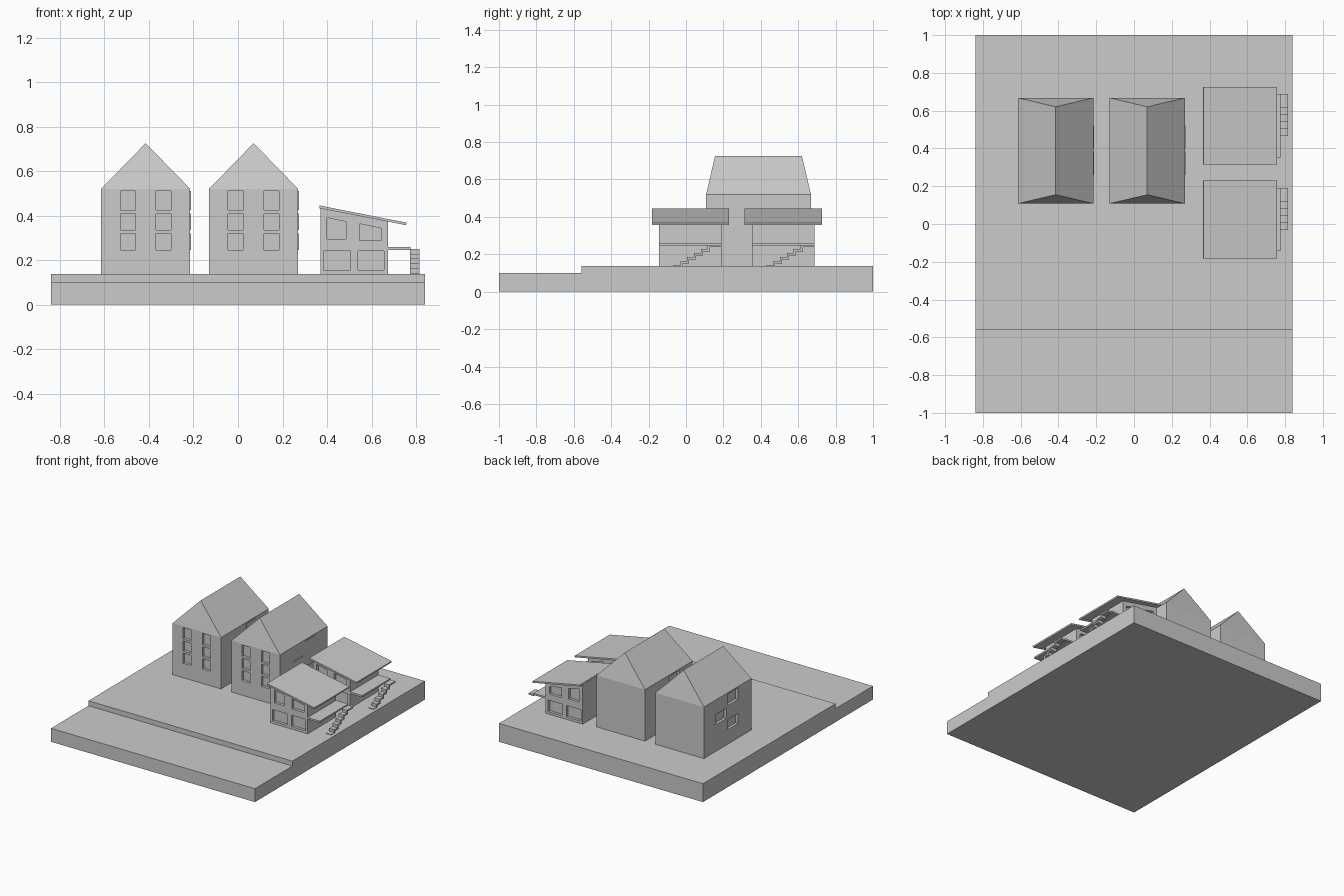
import bpy, bmesh

if "Cube" in bpy.data.objects:
    bpy.data.objects.remove(bpy.data.objects["Cube"])

G = 0.137  # ground level of the raised terrace


def prism(bm, pts, axis, a, b):
    """Extrude a 2D profile along an axis from a to b."""
    def place(p, t):
        return {'x': (t, p[0], p[1]), 'y': (p[0], t, p[1])}[axis]
    lo = [bm.verts.new(place(p, a)) for p in pts]
    hi = [bm.verts.new(place(p, b)) for p in pts]
    n = len(pts)
    bm.faces.new(lo)
    bm.faces.new(hi[::-1])
    for i in range(n):
        bm.faces.new((lo[i], hi[i], hi[(i + 1) % n], lo[(i + 1) % n]))


def rect(u0, u1, v0, v1):
    return [(u0, v0), (u1, v0), (u1, v1), (u0, v1)]


def finish(bm, name):
    bmesh.ops.recalc_face_normals(bm, faces=bm.faces)
    me = bpy.data.meshes.new(name)
    bm.to_mesh(me)
    bm.free()
    ob = bpy.data.objects.new(name, me)
    bpy.context.collection.objects.link(ob)
    return ob


def make(name, prisms):
    bm = bmesh.new()
    for p in prisms:
        prism(bm, *p)
    return finish(bm, name)


def carve(ob, prisms):
    cutter = make("window_cutter", prisms)
    cutter.hide_render = True
    mod = ob.modifiers.new("windows", 'BOOLEAN')
    mod.operation = 'DIFFERENCE'
    mod.solver = 'EXACT'
    mod.object = cutter
    bpy.context.view_layer.objects.active = ob
    bpy.ops.object.modifier_apply(modifier=mod.name)
    bpy.data.objects.remove(cutter)


# stepped ground block
make("ground", [([(-1, 0), (1, 0), (1, G), (-0.56, G), (-0.56, 0.1), (-1, 0.1)],
                 'x', -0.84, 0.84)])

# tall houses with hipped roofs
ROWS = [(0.245, 0.32), (0.335, 0.41), (0.425, 0.51)]
SIDE = [(0.265, 0.385), (0.4, 0.525), (0.265, 0.385)]


def tall_house(cx):
    y0, y1, w, eave, top = 0.108, 0.668, 0.2, 0.52, 0.725
    bm = bmesh.new()
    prism(bm, rect(cx - w, cx + w, G, eave), 'y', y0, y1)
    bm.faces.ensure_lookup_table()
    # replace the flat top by a hipped roof
    roof = max(bm.faces, key=lambda f: f.calc_center_median().z)
    corner = {(v.co.x > cx, v.co.y > 0.4): v for v in roof.verts}
    bm.faces.remove(roof)
    f = bm.verts.new((cx, 0.155, top))
    b = bm.verts.new((cx, 0.62, top))
    lf, rf = corner[False, False], corner[True, False]
    lb, rb = corner[False, True], corner[True, True]
    for face in ((lf, rf, f), (rb, lb, b), (lf, f, b, lb), (rf, rb, b, f)):
        bm.faces.new(face)
    house = finish(bm, "tall_house")
    # recessed front and left windows
    cuts = [(rect(cx + s - 0.034, cx + s + 0.034, *r), 'y', y0 - 0.05, y0 + 0.02)
            for s in (-0.08, 0.08) for r in ROWS]
    cuts += [(rect(*s, *r), 'x', cx - w - 0.05, cx - w + 0.02)
             for s, r in zip(SIDE, ROWS)]
    carve(house, cuts)
    # slightly raised right window panels
    make("side_window_panels", [(rect(0.785 - s[1], 0.785 - s[0], *r), 'x',
                                 cx + w - 0.01, cx + w + 0.003)
                                for s, r in zip(SIDE, ROWS)])


for cx in (-0.415, 0.07):
    tall_house(cx)


# small houses with sloping roof, balcony and outside stairs
def small_house(y):
    y0, y1 = y - 0.167, y + 0.167
    walls = make("small_house_walls", [([(0.37, G), (0.675, G), (0.675, 0.376),
                                         (0.37, 0.435)], 'y', y0, y1)])
    panes = [rect(0.385, 0.505, 0.155, 0.24), rect(0.54, 0.655, 0.155, 0.24),
             [(0.4, 0.295), (0.485, 0.295), (0.485, 0.372), (0.4, 0.39)],
             [(0.545, 0.288), (0.645, 0.288), (0.645, 0.342), (0.545, 0.363)]]
    carve(walls, [(p, 'y', a, b) for p in panes
                  for a, b in ((y0 - 0.05, y0 + 0.02), (y1 - 0.02, y1 + 0.05))])
    make("sloping_roof", [([(0.365, 0.433), (0.755, 0.357), (0.757, 0.368),
                            (0.367, 0.445)], 'y', y - 0.206, y + 0.206)])
    make("balcony", [(rect(0.67, 0.775, 0.246, 0.259), 'y', y0, y1)])
    # zigzag stair profile, in y and z
    run, rise, n = 0.037, 0.0218, 6
    top = []
    for i in range(n):
        u, z = y - 0.092 + run * i, 0.141 + rise * i
        top += [(u, z - rise if i else G), (u, z)]
    low = [(u + 0.012, max(z - 0.012, G - 0.002)) for u, z in top[1:]]
    end = y1
    profile = top + [(end, top[-1][1]), (end, low[-1][1])] + low[::-1]
    make("stairs", [(profile, 'x', 0.774, 0.815)])


for y in (0.023, 0.52):
    small_house(y)
